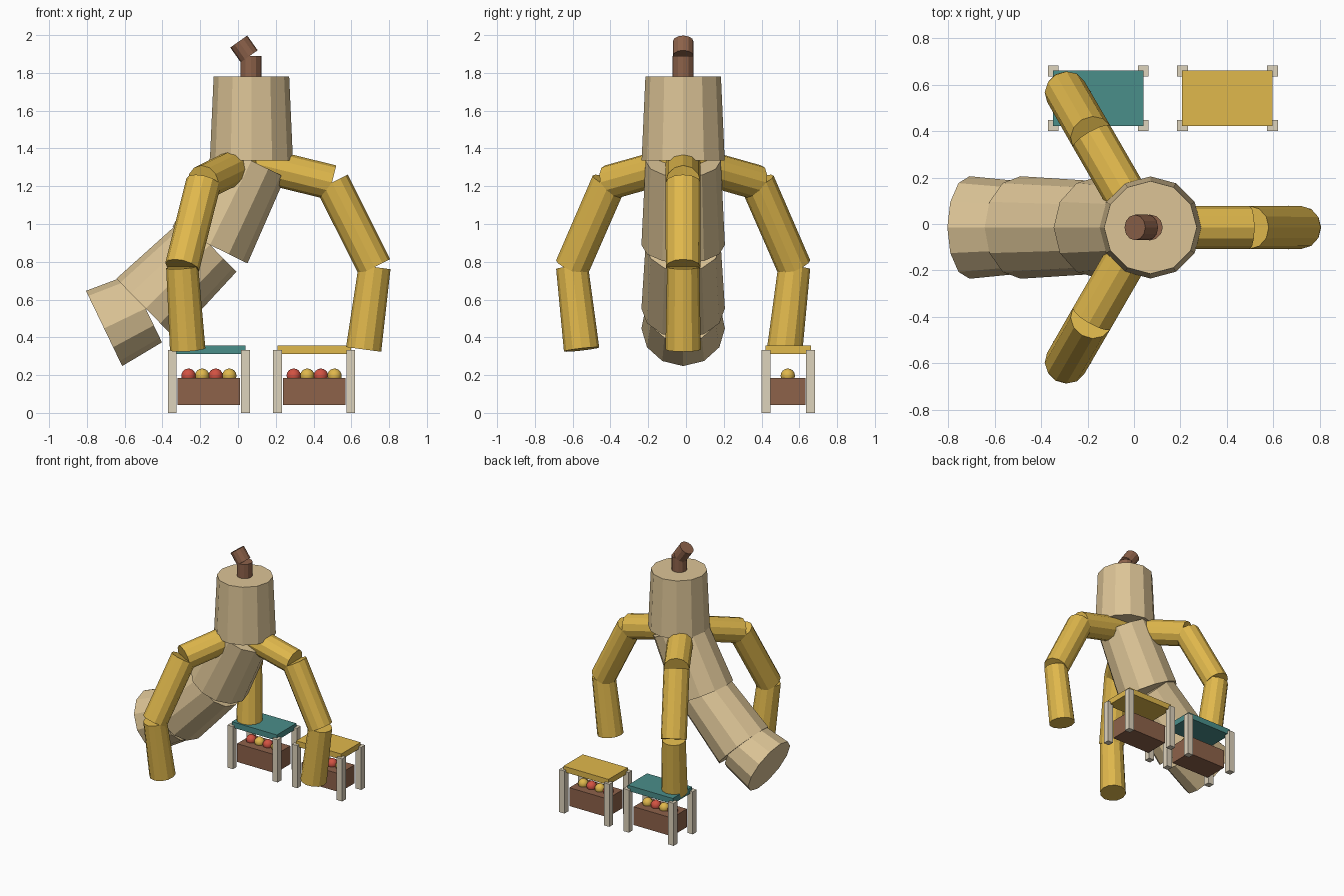
import bpy, bmesh, math
from mathutils import Vector, Matrix

if "Cube" in bpy.data.objects:
    bpy.data.objects.remove(bpy.data.objects["Cube"])


def material(name, rgb):
    m = bpy.data.materials.new(name)
    lin = [(c / 255 / 12.92) if c < 11 else ((c / 255 + 0.055) / 1.055) ** 2.4 for c in rgb]
    m.diffuse_color = (*lin, 1)
    m.use_nodes = True
    m.node_tree.nodes["Principled BSDF"].inputs["Base Color"].default_value = m.diffuse_color
    return m


BEIGE = material("beige", (220, 196, 150))
GOLD = material("gold", (224, 184, 76))
BROWN = material("brown", (141, 98, 74))
TEAL = material("teal", (74, 142, 138))
RED = material("red", (210, 82, 66))
POST = material("pale_wood", (222, 211, 188))

HUB = Vector((0.071, -0.015, 0))
ARM_CENTRE = Vector((0.044, -0.015, 0))


def finish(name, bm, mat):
    mesh = bpy.data.meshes.new(name)
    bm.to_mesh(mesh)
    bm.free()
    mesh.materials.append(mat)
    ob = bpy.data.objects.new(name, mesh)
    bpy.context.collection.objects.link(ob)
    return ob


def segment(name, a, b, r1, r2, mat, sides, turn=0.0, origin=HUB):
    """Tapered faceted tube from a to b, in profile coordinates (radial, z),
    swung round the vertical axis at origin by turn."""
    a, b = Vector((a[0], 0, a[1])), Vector((b[0], 0, b[1]))
    axis = (b - a).normalized()
    side = Vector((0, 1, 0))
    rot = Matrix((side.cross(axis), side, axis)).transposed().to_4x4()
    place = (Matrix.Translation(origin) @ Matrix.Rotation(turn, 4, 'Z')
             @ Matrix.Translation((a + b) / 2) @ rot)
    bm = bmesh.new()
    bmesh.ops.create_cone(bm, cap_ends=True, segments=sides, radius1=r1, radius2=r2,
                          depth=(b - a).length, matrix=place)
    return finish(name, bm, mat)


def box(name, centre, size, mat):
    bm = bmesh.new()
    bmesh.ops.create_cube(bm, size=1, matrix=Matrix.Translation(centre) @ Matrix.Diagonal((*size, 1)))
    return finish(name, bm, mat)


# Central hub and its bent stem
segment("hub", (0, 1.335), (0, 1.78), 0.22, 0.2, BEIGE, 12)
segment("stem_lower", (-0.003, 1.77), (-0.003, 1.89), 0.056, 0.056, BROWN, 12)
segment("stem_tip", (-0.012, 1.888), (-0.067, 1.966), 0.055, 0.055, BROWN, 12)

# Thick trunk bending away to the left
trunk = [(0.0, 1.335), (-0.219, 0.889), (-0.56, 0.553), (-0.78, 0.447)]
for i in range(3):
    segment(f"trunk_{i + 1}", trunk[i], trunk[i + 1], 0.199, 0.221, BEIGE, 12)

# Three jointed arms
arm = [(0.02, 1.326), (0.454, 1.22), (0.679, 0.772), (0.621, 0.336)]
radii = [(0.093, 0.093), (0.093, 0.092), (0.085, 0.094)]
for k in range(3):
    for i in range(3):
        segment(f"arm_{k + 1}_part_{i + 1}", arm[i], arm[i + 1], *radii[i], GOLD, 12,
                math.radians(120 * k), ARM_CENTRE)

# Two market stalls with posts, canopy, crate and fruit
for label, cx, roof in (("left", -0.154, TEAL), ("right", 0.403, GOLD)):
    cy = 0.542
    for n, (sx, sy) in enumerate(((-1, -1), (1, -1), (-1, 1), (1, 1))):
        box(f"{label}_stall_post_{n + 1}", (cx + sx * 0.194, cy + sy * 0.118, 0.1665),
            (0.047, 0.047, 0.333), POST)
    box(f"{label}_stall_canopy", (cx, cy, 0.335), (0.39, 0.24, 0.044), roof)
    box(f"{label}_stall_crate", (cx, cy - 0.004, 0.113), (0.33, 0.187, 0.143), BROWN)
    for n in range(4):
        bm = bmesh.new()
        bmesh.ops.create_uvsphere(bm, u_segments=12, v_segments=8, radius=0.038,
                                  matrix=Matrix.Translation((cx + (n - 1.5) * 0.072, cy - 0.003, 0.197)))
        for f in bm.faces:
            f.smooth = True
        finish(f"{label}_stall_fruit_{n + 1}", bm, (RED, GOLD)[n % 2])
